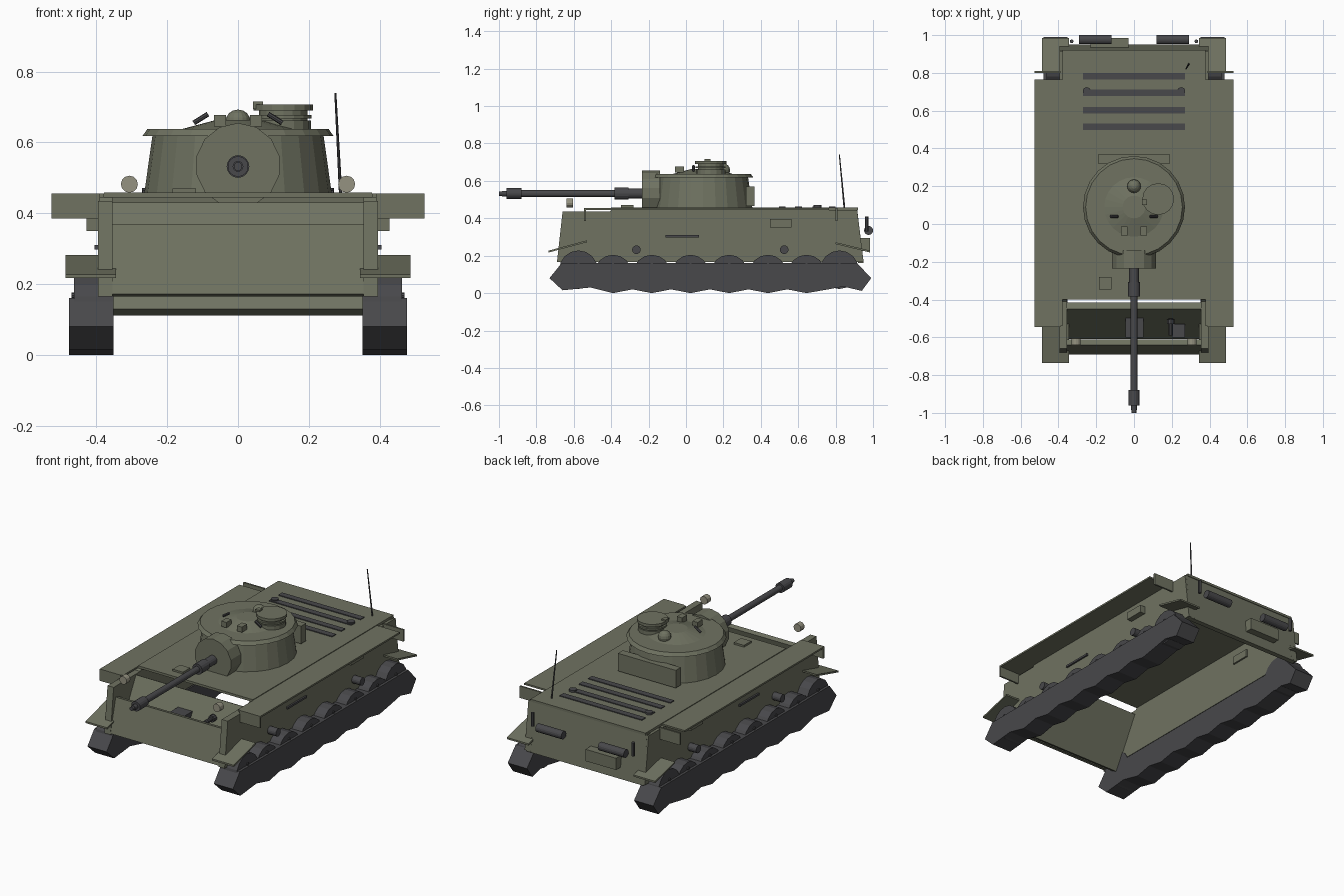
import bpy, bmesh, math
from mathutils import Vector

if "Cube" in bpy.data.objects:
    bpy.data.objects.remove(bpy.data.objects["Cube"])


def material(name, rgb):
    m = bpy.data.materials.new(name)
    m.diffuse_color = (*rgb, 1)
    m.use_nodes = True
    m.node_tree.nodes["Principled BSDF"].inputs["Base Color"].default_value = m.diffuse_color
    return m


OLIVE = material("olive", (0.16, 0.17, 0.12))
STEEL = material("steel", (0.065, 0.065, 0.07))
LAMP = material("lamp", (0.30, 0.29, 0.22))


def finish(name, bm, mat):
    bmesh.ops.recalc_face_normals(bm, faces=bm.faces[:])
    me = bpy.data.meshes.new(name)
    bm.to_mesh(me)
    bm.free()
    me.materials.append(mat)
    ob = bpy.data.objects.new(name, me)
    bpy.context.collection.objects.link(ob)
    return ob


def plate(name, pts, x0, x1, mat=OLIVE):
    """Extrude a (y, z) outline from x0 to x1."""
    bm = bmesh.new()
    a = [bm.verts.new((x0, y, z)) for y, z in pts]
    f = bm.faces.new(a)
    r = bmesh.ops.extrude_face_region(bm, geom=[f])
    for v in r["geom"]:
        if isinstance(v, bmesh.types.BMVert):
            v.co.x = x1
    return finish(name, bm, mat)


def box(name, x0, x1, y0, y1, z0, z1, mat=OLIVE):
    return plate(name, [(y0, z0), (y1, z0), (y1, z1), (y0, z1)], x0, x1, mat)


def rod(name, p, q, r0, r1=None, sides=16, mat=STEEL):
    """Cylinder or cone frustum from p to q."""
    p, q = Vector(p), Vector(q)
    d = q - p
    bm = bmesh.new()
    bmesh.ops.create_cone(bm, cap_ends=True, segments=sides, radius1=r0,
                          radius2=r0 if r1 is None else r1, depth=d.length)
    rot = d.to_track_quat('Z', 'Y')
    for v in bm.verts:
        v.co = rot @ v.co + (p + q) / 2
    return finish(name, bm, mat)


def slab(y0, z0, y1, z1, t):
    """Outline of a sloped plate whose outer face runs (y0,z0)-(y1,z1)."""
    d = Vector((y1 - y0, z1 - z0)).normalized() * t
    n = (-d.y, d.x)
    return [(y0, z0), (y1, z1), (y1 + n[0], z1 + n[1]), (y0 + n[0], z0 + n[1])]


# hull: deck, sloped front plates and rear plate, open underneath
box("deck_plate", -0.378, 0.378, -0.40, 0.92, 0.445, 0.459)
plate("glacis_plate", slab(-0.45, 0.43, -0.61, 0.13, 0.04), -0.355, 0.355)
plate("nose_plate", slab(-0.64, 0.37, -0.69, 0.172, 0.03), -0.355, 0.355)
plate("rear_plate", [(0.915, 0.45), (0.95, 0.16), (0.92, 0.16), (0.885, 0.45)], -0.385, 0.385)

# running gear, walls and fenders on both sides
wheel_y = [-0.39 + 0.207 * i for i in range(6)]
track = [(-0.665, 0.16), (-0.73, 0.08), (-0.66, 0.015), (-0.51, 0.03)]
for i, y in enumerate(wheel_y):
    track.append((y, 0.0))
    if i < 5:
        track.append((y + 0.1035, 0.02))
track += [(0.76, 0.02), (0.84, 0.035), (0.94, 0.012), (0.99, 0.08), (0.915, 0.16)]

for s, side in ((-1, "left"), (1, "right")):
    def sx(v):
        return s * v
    plate(f"hull_side_{side}", [(-0.66, 0.435), (-0.69, 0.165), (0.95, 0.165), (0.915, 0.445),
                                (-0.40, 0.445), (-0.41, 0.435)], sx(0.355), sx(0.395))
    plate(f"track_{side}", track, sx(0.352), sx(0.478), STEEL)
    for i, y in enumerate(wheel_y):
        rod(f"road_wheel_{side}_{i}", (sx(0.365), y, 0.105), (sx(0.463), y, 0.105), 0.1)
    for y, n in ((-0.575, "front"), (0.82, "rear")):
        rod(f"sprocket_{side}_{n}", (sx(0.352), y, 0.125), (sx(0.463), y, 0.125), 0.103)
    for i, y in enumerate([-0.575] + wheel_y + [0.82]):
        rod(f"wheel_bolt_{side}_{i}", (sx(0.45), y, 0.168), (sx(0.47), y, 0.168), 0.008, sides=8)
    # upper track guard with end flaps
    box(f"track_guard_{side}", sx(0.378), sx(0.527), -0.54, 0.765, 0.445, 0.455)
    box(f"guard_flap_front_{side}", sx(0.39), sx(0.527), -0.545, -0.535, 0.385, 0.455)
    box(f"guard_flap_rear_{side}", sx(0.39), sx(0.527), 0.80, 0.81, 0.385, 0.455)
    # sloped mudguards
    plate(f"mudguard_front_{side}", [(-0.735, 0.217), (-0.53, 0.272), (-0.53, 0.282), (-0.735, 0.227)],
          sx(0.345), sx(0.487))
    plate(f"mudguard_rear_{side}", [(0.80, 0.262), (0.985, 0.217), (0.985, 0.227), (0.80, 0.272)],
          sx(0.345), sx(0.487))
    # side fittings
    box(f"side_box_{side}", sx(0.345), sx(0.428), 0.45, 0.565, 0.35, 0.395)
    box(f"side_tool_{side}", sx(0.39), sx(0.405), -0.11, 0.07, 0.298, 0.31, STEEL)
    for y, n in ((-0.265, "front"), (0.525, "rear")):
        rod(f"side_stub_{side}_{n}", (sx(0.38), y, 0.232), (sx(0.45), y, 0.232), 0.023)
    # lamps, exhausts, rear brackets, filler caps
    rod(f"headlight_{side}", (sx(0.307), -0.64, 0.482), (sx(0.307), -0.605, 0.482), 0.024, sides=12, mat=LAMP)
    rod(f"exhaust_{side}", (sx(0.12), 0.976, 0.335), (sx(0.29), 0.976, 0.335), 0.024)
    rod(f"rear_bracket_{side}", (sx(0.33), 0.967, 0.33), (sx(0.33), 0.967, 0.41), 0.01, sides=8)
    rod(f"filler_cap_{side}", (sx(0.25), 0.703, 0.455), (sx(0.25), 0.703, 0.471), 0.021)
    # turret roof periscopes and lifting hooks
    box(f"periscope_{side}", sx(0.034), sx(0.068), -0.06, -0.012, 0.645, 0.677)
    rod(f"lifting_hook_{side}", (sx(0.125), 0.04, 0.655), (sx(0.085), 0.04, 0.68), 0.007, sides=8)

box("rear_stowage_box", -0.23, -0.03, 0.93, 0.985, 0.225, 0.295)

# deck fittings
for i, y in enumerate((0.515, 0.602, 0.695, 0.782)):
    box(f"engine_grille_{i}", -0.27, 0.27, y - 0.018, y + 0.018, 0.455, 0.464, STEEL)
box("driver_hatch", -0.185, -0.118, -0.348, -0.28, 0.455, 0.47)
rod("antenna", (0.29, 0.847, 0.455), (0.275, 0.82, 0.74), 0.005, 0.003, 8)

# visor and bow gun on the glacis
box("driver_visor", -0.045, 0.05, -0.60, -0.475, 0.305, 0.34, STEEL)
box("bow_gun_mount", 0.20, 0.27, -0.60, -0.53, 0.25, 0.30, STEEL)
rod("bow_gun", (0.195, -0.50, 0.345), (0.195, -0.59, 0.345), 0.012, sides=10)
rod("bow_gun_ball", (0.195, -0.505, 0.345), (0.195, -0.53, 0.345), 0.02, sides=10)

# turret body, roof ring and shallow roof cone
TY = 0.09
rod("turret_body", (0, TY, 0.455), (0, TY, 0.625), 0.265, 0.241, 24, OLIVE)
rod("turret_roof_ring", (0, TY, 0.618), (0, TY, 0.638), 0.27, 0.256, 24, OLIVE)
rod("turret_roof", (0, TY, 0.636), (0, TY, 0.664), 0.165, 0.06, 24, OLIVE)
box("turret_bin", -0.19, 0.19, 0.32, 0.367, 0.465, 0.57)

# roof ventilator dome
bm = bmesh.new()
bmesh.ops.create_uvsphere(bm, u_segments=16, v_segments=8, radius=0.036)
bmesh.ops.translate(bm, vec=(0, 0.20, 0.657), verts=bm.verts[:])
finish("ventilator_dome", bm, OLIVE)

# commander's cupola
for i, (z0, z1, r) in enumerate(((0.636, 0.662, 0.078), (0.662, 0.69, 0.068),
                                 (0.668, 0.678, 0.08), (0.69, 0.707, 0.084))):
    rod(f"cupola_ring_{i}", (0.128, 0.132, z0), (0.128, 0.132, z1), r, sides=16, mat=OLIVE)
box("cupola_hinge", 0.043, 0.07, 0.10, 0.13, 0.695, 0.716)

# gun: mantlet, stepped barrel, muzzle brake
GZ = 0.532
rod("mantlet", (0, -0.235, GZ + 0.003), (0, -0.14, GZ + 0.003), 0.12, sides=14, mat=OLIVE)
for n, y0, y1, r in (("gun_sleeve", -0.31, -0.22, 0.027), ("gun_collar", -0.383, -0.308, 0.032),
                     ("gun_barrel", -0.89, -0.38, 0.018), ("muzzle_brake", -0.96, -0.88, 0.029),
                     ("muzzle_neck", -0.985, -0.955, 0.015), ("muzzle_tip", -1.0, -0.975, 0.012)):
    rod(n, (0, y0, GZ), (0, y1, GZ), r, sides=16)
